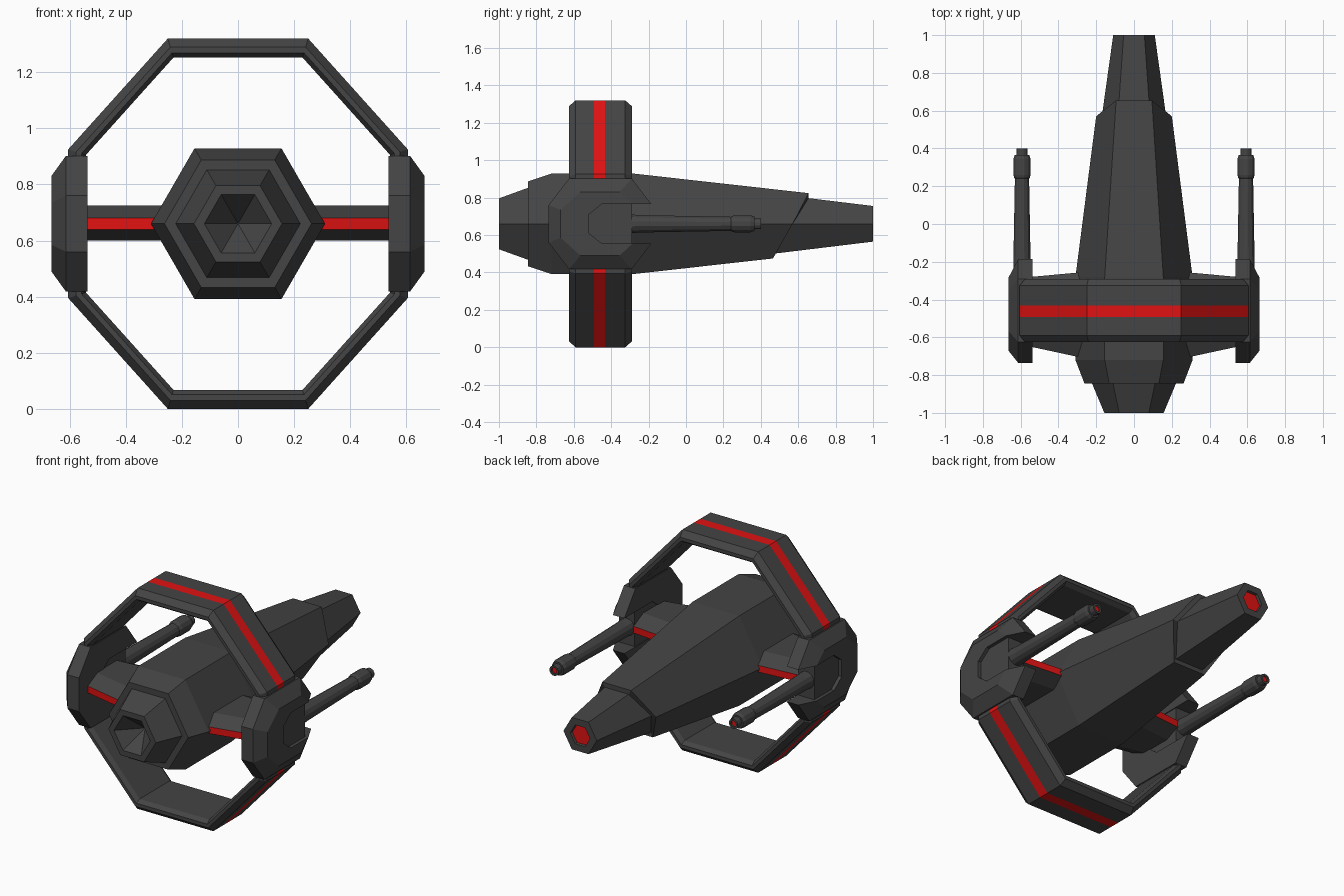
import bpy, bmesh, math
from mathutils import Vector

if "Cube" in bpy.data.objects:
    bpy.data.objects.remove(bpy.data.objects["Cube"])

ZC = 0.66  # height of the ship's long axis


def material(name, rgb):
    m = bpy.data.materials.new(name)
    m.diffuse_color = (*rgb, 1)
    m.use_nodes = True
    m.node_tree.nodes["Principled BSDF"].inputs["Base Color"].default_value = m.diffuse_color
    return m


MATS = [material("dark_grey", (0.058, 0.058, 0.058)),
        material("red", (0.75, 0.006, 0.006))]


def loft(name, rings, red=lambda i, j: False, red_end=False, mirror=False):
    """Skin a list of equal-length point rings; red(i, j) picks red quads."""
    bm = bmesh.new()
    vs = [[bm.verts.new(p) for p in ring] for ring in rings]
    n = len(rings[0])
    for i in range(len(vs) - 1):
        for j in range(n):
            k = (j + 1) % n
            f = bm.faces.new((vs[i][j], vs[i][k], vs[i + 1][k], vs[i + 1][j]))
            f.material_index = int(red(i, j))
    bm.faces.new(vs[0][::-1])
    bm.faces.new(vs[-1]).material_index = int(red_end)
    bmesh.ops.recalc_face_normals(bm, faces=bm.faces)
    me = bpy.data.meshes.new(name)
    bm.to_mesh(me)
    bm.free()
    for m in MATS:
        me.materials.append(m)
    ob = bpy.data.objects.new(name, me)
    bpy.context.collection.objects.link(ob)
    if mirror:
        ob.modifiers.new("mirror", 'MIRROR').use_mirror_merge = False
    return ob


def disc(y, r, n, x=0, turn=0.0):
    """Ring of n points around the y axis; y and r may depend on height."""
    pts = []
    for k in range(n):
        a = 2 * math.pi * k / n + turn
        yy = y(math.sin(a)) if callable(y) else y
        rr = r(yy) if callable(r) else r
        pts.append(Vector((x + rr * math.cos(a), yy, ZC + rr * math.sin(a))))
    return pts


# Hexagonal hull: hollow front cone, stepped collar, long taper, slanted joint, tail tip
def slant(s):
    return 0.57 + (0.085 if s > 0.1 else -0.105 if s < -0.1 else 0)


hull = [disc(y, r, 6) for y, r in [(-0.88, 0.003), (-1, 0.12), (-1, 0.157), (-0.845, 0.222),
                                   (-0.845, 0.262), (-0.72, 0.31), (-0.28, 0.31)]]
hull += [disc(slant, lambda y: 0.31 - 0.129 * (y + 0.28), 6),
         disc(slant, lambda y: 0.11 + 0.14 * (1 - y), 6),
         disc(1, 0.11, 6), disc(1, 0.065, 6), disc(0.985, 0.062, 6)]
loft("hull", hull, red_end=True)

# Upper and lower hoop arches with a red stripe along the outer face
outer = [(0.605, 0.22), (0.605, 0.265), (0.25, 0.66)]
inner = [(0.54, 0.22), (0.542, 0.245), (0.23, 0.592)]
outer += [(-x, z) for x, z in outer[::-1]]
inner += [(-x, z) for x, z in inner[::-1]]
section = [(0, -0.59), (0, -0.493), (0, -0.432), (0, -0.325), (0.45, -0.29), (0.75, -0.29),
           (1, -0.315), (1, -0.6), (0.75, -0.625), (0.45, -0.625)]
for name, s in (("upper_hoop", 1), ("lower_hoop", -1)):
    rings = [[(a[0] + (b[0] - a[0]) * u, y, ZC + s * (a[1] + (b[1] - a[1]) * u))
              for u, y in section] for a, b in zip(outer, inner)]
    loft(name, rings, red=lambda i, j: j == 1)

# Side struts with red leading and trailing edges


def strut(x, y0, y1):
    half = [(y0, -0.02), (y0, 0.02), (y0 + 0.09, 0.065), (y1 - 0.09, 0.065),
            (y1, 0.02), (y1, -0.02), (y1 - 0.09, -0.06), (y0 + 0.09, -0.06)]
    return [(x, y, ZC + z) for y, z in half]


loft("side_strut", [strut(0.22, -0.72, -0.25), strut(0.545, -0.65, -0.28)],
     red=lambda i, j: j in (0, 4), mirror=True)


# C-shaped side pods, open towards the rear
def mirrored(half):
    return half + [(y, -z) for y, z in half[::-1]]


notch = mirrored([(-0.45, -0.105), (-0.52, -0.05)])
base = mirrored([(-0.185, 0.105), (-0.29, 0.242), (-0.625, 0.242), (-0.735, 0.1)]) + notch
face = mirrored([(-0.285, 0.105), (-0.355, 0.17), (-0.565, 0.17), (-0.67, 0.075)]) + notch
loft("side_pod", [[(x, y, ZC + z) for y, z in prof]
                  for x, prof in ((0.537, base), (0.613, base), (0.665, face))], mirror=True)

# Gun mount filling the inner end of each pod slot
mount = mirrored([(-0.29, 0.105), (-0.45, 0.105), (-0.52, 0.05)])
loft("gun_mount", [[(x, y, ZC + z) for y, z in mount] for x in (0.542, 0.645)], mirror=True)

# Guns: tapered barrel, thicker muzzle, red bore
gun = [(-0.3, 0.052), (-0.24, 0.048), (0.24, 0.039), (0.245, 0.043), (0.26, 0.047), (0.345, 0.047),
       (0.365, 0.04), (0.365, 0.03), (0.4, 0.03), (0.4, 0.018), (0.39, 0.018)]
loft("gun", [disc(y, r, 12, x=0.593, turn=math.pi / 12) for y, r in gun],
     red_end=True, mirror=True)
